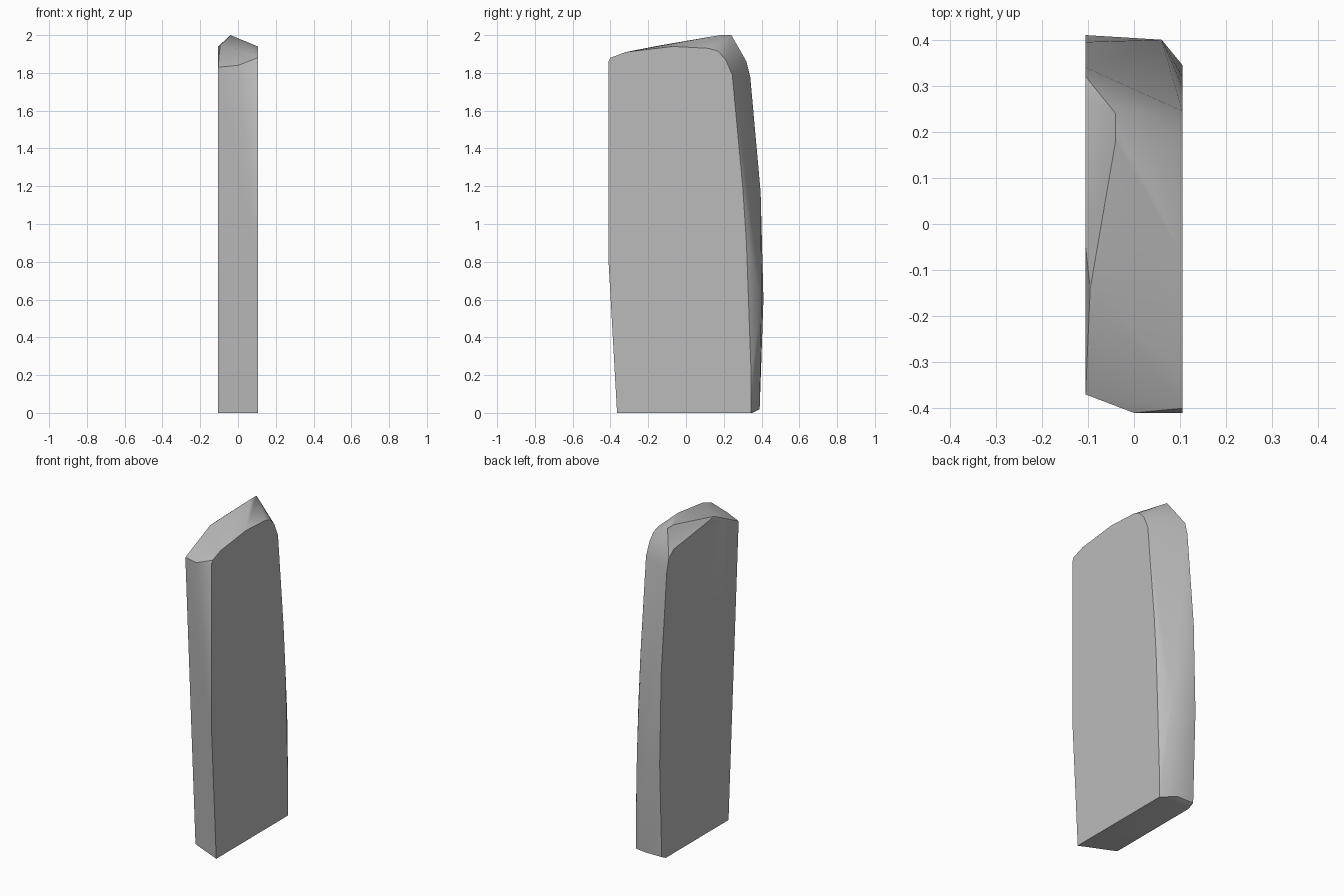
import bpy
import bmesh

# Remove the default cube
default_cube = bpy.data.objects.get("Cube")
if default_cube:
    bpy.data.objects.remove(default_cube, do_unlink=True)

HALF_WIDTH = 0.105


def make_material(name, colour):
    material = bpy.data.materials.new(name)
    material.use_nodes = True
    material.diffuse_color = colour
    shader = next(n for n in material.node_tree.nodes if n.type == "BSDF_PRINCIPLED")
    shader.inputs["Base Color"].default_value = colour
    return material


def side_profile(x, outline):
    """Place a (y, z) outline on the plane at the given x."""
    return [(x, y, z) for y, z in outline]


def make_hewn_stone(name, points, material):
    """Wrap the profiles in one taut skin and merge its flat areas."""
    mesh = bpy.data.meshes.new(name)
    bm = bmesh.new()
    for point in points:
        bm.verts.new(point)
    hull = bmesh.ops.convex_hull(bm, input=bm.verts[:])
    unused = [v for v in bm.verts if not v.link_faces]
    bmesh.ops.delete(bm, geom=unused, context="VERTS")
    bmesh.ops.dissolve_limit(bm, angle_limit=0.002, verts=bm.verts[:], edges=bm.edges[:])
    bmesh.ops.recalc_face_normals(bm, faces=bm.faces[:])
    bm.to_mesh(mesh)
    bm.free()
    mesh.materials.append(material)
    stone = bpy.data.objects.new(name, mesh)
    bpy.context.collection.objects.link(stone)
    return stone


# Broad left face: upright front edge, rounded top, leaning back edge
left_face = side_profile(HALF_WIDTH, [
    (-0.365, 0), (-0.41, 0.8), (-0.41, 1.86), (-0.4, 1.88), (-0.32, 1.91),
    (-0.07, 1.94), (0.12, 1.93), (0.17, 1.915), (0.21, 1.87), (0.245, 1.79),
    (0.3, 1.2), (0.32, 0.9), (0.345, 0.2), (0.345, 0),
])

# Broad right face: leans forward at the front, reaches further back
right_face = side_profile(-HALF_WIDTH, [
    (-0.27, 0), (-0.37, 1.83), (-0.23, 1.89), (-0.05, 1.94), (0.27, 1.9),
    (0.32, 1.86), (0.34, 1.78), (0.395, 1.17), (0.41, 0.6), (0.39, 0.02),
    (0.35, 0),
])

# Off-centre crest, front crease and back corner between the two faces
crest = [(-0.04, 0.24, 2), (-0.04, 0.18, 2), (-0.095, -0.14, 1.945)]
front_crease = [(0, -0.41, 1.84)]
back_corner = [(0.06, 0.4, 0.6), (0.01, 0.39, 0.02)]

stone_grey = make_material("stone grey", (0.5, 0.5, 0.5, 1))
standing_stone = make_hewn_stone(
    "standing_stone",
    left_face + right_face + crest + front_crease + back_corner,
    stone_grey,
)

# Soft shading that keeps the hewn edges crisp
bpy.ops.object.select_all(action="DESELECT")
standing_stone.select_set(True)
bpy.context.view_layer.objects.active = standing_stone
bpy.ops.object.shade_smooth_by_angle(angle=0.52)
